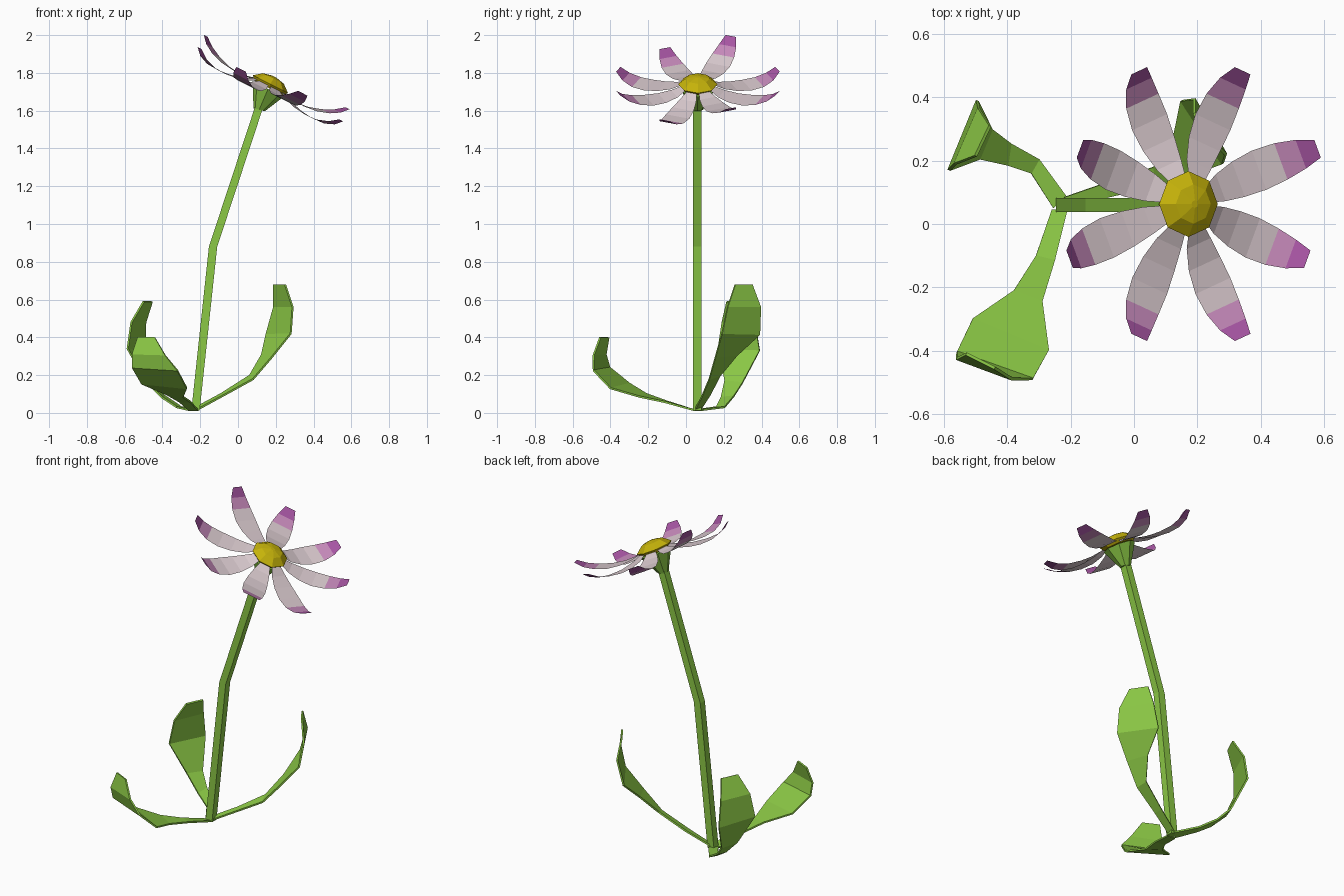
import bpy, bmesh, math
from mathutils import Vector

if "Cube" in bpy.data.objects:
    bpy.data.objects.remove(bpy.data.objects["Cube"])


def material(name, rgb):
    m = bpy.data.materials.new(name)
    m.diffuse_color = (*rgb, 1)
    m.use_nodes = True
    m.node_tree.nodes["Principled BSDF"].inputs["Base Color"].default_value = m.diffuse_color
    return m


GREEN = material("leaf green", (0.26, 0.58, 0.06))
PALE = material("pale petal", (0.71, 0.60, 0.63))
PINK = material("pink petal band", (0.56, 0.25, 0.49))
PURPLE = material("purple petal tip", (0.38, 0.09, 0.36))
YELLOW = material("yellow centre", (0.56, 0.45, 0.003))

# Tilted frame of the flower head
TILT = math.radians(27)
HEAD = Vector((0.172, 0.063, 1.740))
U = Vector((math.cos(TILT), 0, -math.sin(TILT)))
V = Vector((0, 1, 0))
N = Vector((math.sin(TILT), 0, math.cos(TILT)))


def head_point(x, y, h):
    return HEAD + U * x + V * y + N * h


def loft(name, rings, mats, closed=False, caps=False, band_mat=None, thickness=0):
    """Skin a list of equally long point rows."""
    bm = bmesh.new()
    rows = [[bm.verts.new(p) for p in ring] for ring in rings]
    count = len(rows[0])
    for i in range(len(rows) - 1):
        for j in range(count if closed else count - 1):
            k = (j + 1) % count
            f = bm.faces.new((rows[i][j], rows[i][k], rows[i + 1][k], rows[i + 1][j]))
            if band_mat:
                f.material_index = band_mat[i]
    if caps:
        bm.faces.new(rows[0][::-1])
        bm.faces.new(rows[-1])
    if closed:
        bmesh.ops.recalc_face_normals(bm, faces=bm.faces)
    me = bpy.data.meshes.new(name)
    bm.to_mesh(me)
    bm.free()
    for m in mats:
        me.materials.append(m)
    ob = bpy.data.objects.new(name, me)
    bpy.context.collection.objects.link(ob)
    if thickness:
        mod = ob.modifiers.new("thickness", 'SOLIDIFY')
        mod.thickness = thickness
        mod.offset = 0
    return ob


def head_ring(r, h, n=8):
    return [head_point(r * math.cos(a), r * math.sin(a), h)
            for a in (math.tau * i / n for i in range(n))]


# Square bent stem
def stem_ring(x, z, s=0.022):
    return [(x + a * s, 0.06 + b * s, z)
            for a, b in ((-1, -1), (1, -1), (1, 1), (-1, 1))]


loft("stem", [stem_ring(-0.225, 0.012), stem_ring(-0.132, 0.88),
              stem_ring(0.112, 1.62)], [GREEN], closed=True, caps=True)

# Flared cup under the flower
neck = [(0.112 + 0.03 * math.cos(a), 0.06 + 0.03 * math.sin(a), 1.605 - 0.008 * math.cos(a))
        for a in (math.tau * i / 8 for i in range(8))]
loft("flower_cup", [neck, head_ring(0.092, -0.028)], [GREEN], closed=True, caps=True)

# Faceted domed centre
loft("flower_centre", [head_ring(0.085, -0.022), head_ring(0.104, 0.0),
                       head_ring(0.062, 0.034), head_ring(0.012, 0.045)],
     [YELLOW], closed=True, caps=True)

# Eight petals; the back pair curls highest, the two right-hand side petals a little
RADII = (0.07, 0.135, 0.205, 0.28, 0.352, 0.412, 0.456)
HALF_WIDTHS = (0.024, 0.046, 0.060, 0.067, 0.062, 0.049, 0.030)
LOW = (-0.003, -0.034, -0.052, -0.060, -0.056, -0.035, 0.0)
MID = (-0.003, -0.030, -0.042, -0.040, -0.026, 0.0, 0.035)
HIGH = (-0.003, -0.020, -0.024, -0.016, 0.005, 0.035, 0.072)
PROFILES = (HIGH, MID, LOW, HIGH, LOW, LOW, MID, LOW)
for i, profile in enumerate(PROFILES):
    a = math.radians(22.5 + 45 * i)
    rows = []
    for r, w, h in zip(RADII, HALF_WIDTHS, profile):
        rows.append([head_point(r * math.cos(a) - s * w * math.sin(a),
                                r * math.sin(a) + s * w * math.cos(a), h)
                     for s in (1, -1)])
    loft(f"petal_{i + 1}", rows, [PALE, PINK, PURPLE], band_mat=(0, 0, 0, 0, 1, 2))

# Curved leaves: pairs of edge points from base to tip
LEAVES = {
    "right_leaf": [
        ((-0.22, 0.045, 0.014), (-0.22, 0.085, 0.03)),
        ((-0.08, 0.085, 0.09), (-0.09, 0.13, 0.10)),
        ((0.08, 0.122, 0.178), (0.062, 0.18, 0.197)),
        ((0.18, 0.155, 0.295), (0.125, 0.27, 0.305)),
        ((0.28, 0.19, 0.42), (0.15, 0.39, 0.415)),
        ((0.29, 0.22, 0.56), (0.19, 0.395, 0.56)),
        ((0.25, 0.26, 0.68), (0.19, 0.35, 0.68))],
    "front_leaf": [
        ((-0.26, 0.045, 0.014), (-0.21, 0.045, 0.014)),
        ((-0.31, -0.10, 0.06), (-0.25, -0.115, 0.058)),
        ((-0.38, -0.21, 0.10), (-0.29, -0.245, 0.085)),
        ((-0.51, -0.30, 0.155), (-0.27, -0.40, 0.13)),
        ((-0.56, -0.405, 0.24), (-0.32, -0.49, 0.225)),
        ((-0.56, -0.425, 0.31), (-0.385, -0.49, 0.305)),
        ((-0.53, -0.41, 0.40), (-0.44, -0.455, 0.40))],
    "back_leaf": [
        ((-0.255, 0.05, 0.014), (-0.215, 0.09, 0.016)),
        ((-0.325, 0.16, 0.03), (-0.30, 0.205, 0.03)),
        ((-0.40, 0.185, 0.08), (-0.39, 0.255, 0.09)),
        ((-0.49, 0.205, 0.17), (-0.45, 0.30, 0.16)),
        ((-0.585, 0.17, 0.34), (-0.495, 0.39, 0.33)),
        ((-0.565, 0.19, 0.48), (-0.49, 0.365, 0.48)),
        ((-0.50, 0.215, 0.59), (-0.455, 0.31, 0.59))],
}
for name, rows in LEAVES.items():
    loft(name, rows, [GREEN], thickness=0.01)
